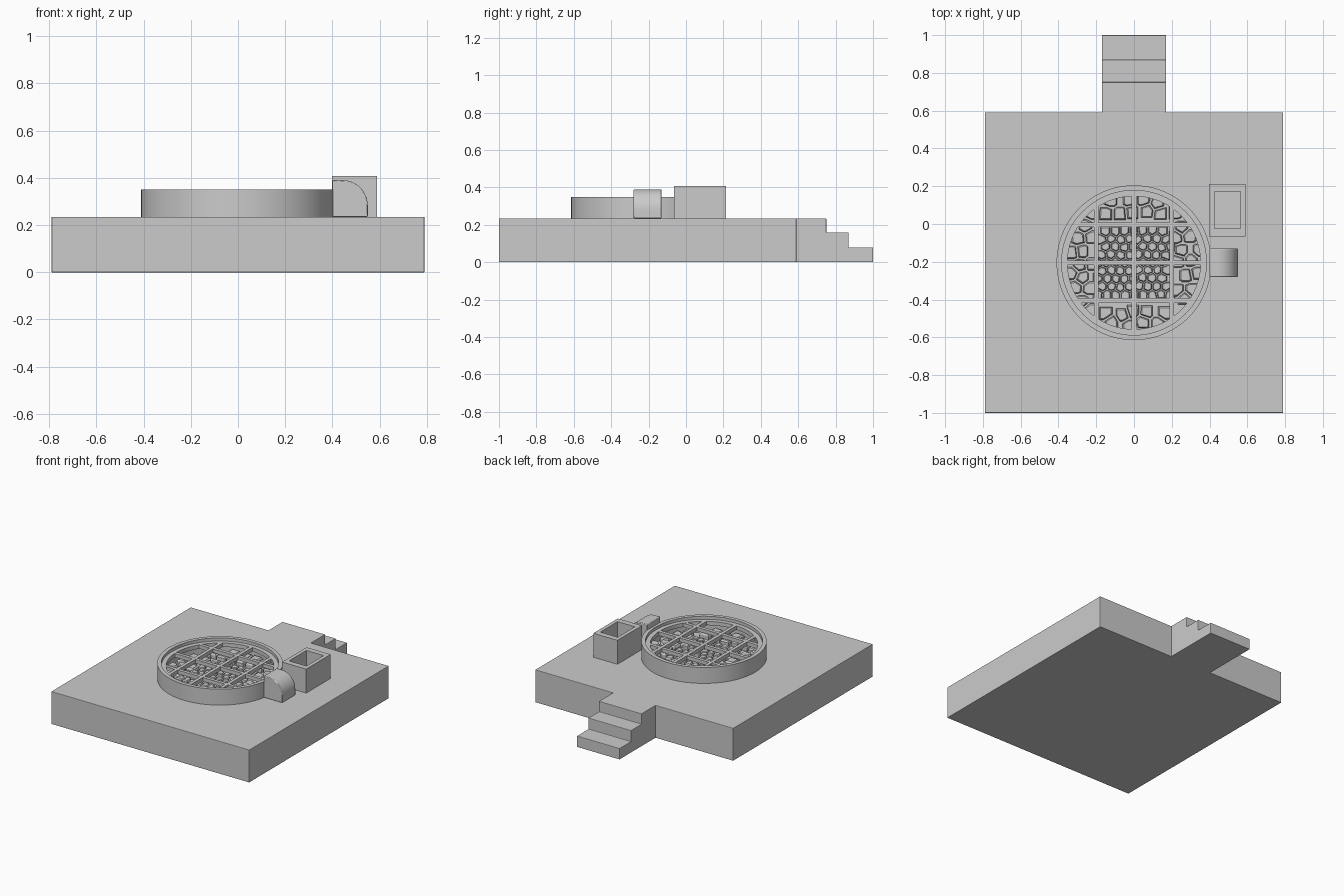
import bpy, bmesh, math, random
from mathutils import Vector

random.seed(4)
if "Cube" in bpy.data.objects:
    bpy.data.objects.remove(bpy.data.objects["Cube"], do_unlink=True)

stone = bpy.data.materials.new("plain grey")
stone.use_nodes = True
GREY = (0.6, 0.6, 0.6, 1)
stone.diffuse_color = GREY
stone.node_tree.nodes["Principled BSDF"].inputs["Base Color"].default_value = GREY

CENTRE = Vector((0, -0.205))
DECK = 0.235


def finish(name, bm, bevel=0, smooth=False):
    bmesh.ops.recalc_face_normals(bm, faces=bm.faces)
    mesh = bpy.data.meshes.new(name)
    bm.to_mesh(mesh)
    bm.free()
    mesh.materials.append(stone)
    ob = bpy.data.objects.new(name, mesh)
    bpy.context.collection.objects.link(ob)
    if bevel:
        mod = ob.modifiers.new("soft edge", 'BEVEL')
        mod.width, mod.segments, mod.limit_method = bevel, 2, 'ANGLE'
    if smooth:
        bpy.ops.object.select_all(action='DESELECT')
        ob.select_set(True)
        bpy.context.view_layer.objects.active = ob
        bpy.ops.object.shade_smooth_by_angle(angle=math.radians(35))
    return ob


def prism(bm, points, offset):
    """Extrude a closed outline of 3D points along an offset."""
    face = bm.faces.new([bm.verts.new(p) for p in points])
    new = bmesh.ops.extrude_face_region(bm, geom=[face])["geom"]
    verts = [g for g in new if isinstance(g, bmesh.types.BMVert)]
    bmesh.ops.translate(bm, verts=verts, vec=offset)


def box(bm, x0, x1, y0, y1, z0, z1):
    prism(bm, [(x0, y0, z0), (x1, y0, z0), (x1, y1, z0), (x0, y1, z0)], (0, 0, z1 - z0))


def ring(name, r_in, r_out, z0, z1):
    bm = bmesh.new()
    n, loops = 96, []
    for r, z in ((r_out, z0), (r_out, z1), (r_in, z1), (r_in, z0)):
        loops.append([bm.verts.new((CENTRE.x + r * math.cos(i * math.tau / n),
                                    CENTRE.y + r * math.sin(i * math.tau / n), z))
                      for i in range(n)])
    for k in range(4):
        a, b = loops[k], loops[(k + 1) % 4]
        for i in range(n):
            j = (i + 1) % n
            bm.faces.new((a[i], a[j], b[j], b[i]))
    return finish(name, bm, smooth=True)


# Square deck
bm = bmesh.new()
box(bm, -0.79, 0.79, -1, 0.59, 0, DECK)
finish("deck", bm, 0.003)

# Stairs at the back
bm = bmesh.new()
profile = [(0.58, 0), (1, 0), (1, 0.08), (0.87, 0.08), (0.87, 0.16),
           (0.75, 0.16), (0.75, DECK), (0.58, DECK)]
prism(bm, [(-0.17, y, z) for y, z in profile], (0.34, 0, 0))
finish("back_stairs", bm, 0.003)

# Round pit wall and grate frame
ring("pit_wall", 0.383, 0.41, DECK - 0.005, 0.35)
ring("grate_frame", 0.352, 0.384, 0.30, 0.328)

# Crossed grate bars
bm = bmesh.new()
for d in (-0.2, 0, 0.2):
    half = math.sqrt(0.365 ** 2 - d ** 2)
    box(bm, d - 0.012, d + 0.012, CENTRE.y - half, CENTRE.y + half, 0.30, 0.328)
    box(bm, -half, half, CENTRE.y + d - 0.012, CENTRE.y + d + 0.012, 0.3, 0.327)
finish("grate_bars", bm)


# Pebbles in the pit: each is the patch of ground nearest its own seed point
def seeds(step, jitter, keep):
    pts, n = [], int(0.5 / step)
    for j in range(-n, n + 1):
        for i in range(-n, n + 1):
            p = Vector(((i + 0.5 * (j % 2)) * step, j * step * 0.87))
            p += Vector((random.uniform(-jitter, jitter), random.uniform(-jitter, jitter)))
            if keep(p):
                pts.append(p)
    return pts


def clip(poly, mid, normal):
    out = []
    for a, b in zip(poly, poly[1:] + poly[:1]):
        da, db = (a - mid).dot(normal), (b - mid).dot(normal)
        if da <= 0:
            out.append(a)
        if da * db < 0:
            out.append(a.lerp(b, da / (da - db)))
    return out


def pebbles(name, points, gap, reach, height):
    bm = bmesh.new()
    for p in points:
        cell = [p + Vector(c) * reach for c in ((-1, -1), (1, -1), (1, 1), (-1, 1))]
        for q in points:
            if q is not p and (q - p).length < reach * 3:
                away = (q - p).normalized()
                cell = clip(cell, (p + q) / 2 - away * gap, away)
        if len(cell) < 3:
            continue
        mid = sum(cell, Vector((0, 0))) / len(cell)
        low = [bm.verts.new((*(CENTRE + c), DECK)) for c in cell]
        side = [bm.verts.new((*(CENTRE + c), DECK + height * 0.7)) for c in cell]
        top = [bm.verts.new((*(CENTRE + c.lerp(mid, 0.2)), DECK + height)) for c in cell]
        bm.faces.new(top)
        for a, b in ((low, side), (side, top)):
            for i in range(len(cell)):
                j = (i + 1) % len(cell)
                bm.faces.new((a[i], a[j], b[j], b[i]))
    finish(name, bm)


def in_middle(p):
    return max(abs(p.x), abs(p.y)) < 0.19


pebbles("small_pebbles", seeds(0.048, 0.006, in_middle), 0.003, 0.028, 0.025)
pebbles("large_pebbles",
        seeds(0.075, 0.016, lambda p: max(abs(p.x), abs(p.y)) > 0.215 and p.length < 0.355),
        0.005, 0.034, 0.035)

# Open box beside the pit
bm = bmesh.new()
x0, x1, y0, y1, top = 0.398, 0.59, -0.065, 0.213, 0.408
wall = 0.027
outer = [(x0, y0), (x1, y0), (x1, y1), (x0, y1)]
inner = [(x0 + wall, y0 + 0.04), (x1 - wall, y0 + 0.04), (x1 - wall, y1 - 0.04), (x0 + wall, y1 - 0.04)]
rims = [[bm.verts.new((x, y, z)) for x, y in loop]
        for loop, z in ((outer, DECK), (outer, top), (inner, top), (inner, DECK + 0.02))]
for a, b in zip(rims, rims[1:]):
    for i in range(4):
        bm.faces.new((a[i], a[i - 1], b[i - 1], b[i]))
bm.faces.new(rims[0])
bm.faces.new(rims[3])
finish("open_box", bm)

# Rounded block against the pit wall
bm = bmesh.new()
arc = [(0.445 + 0.105 * math.sin(t), 0.28 + 0.11 * math.cos(t))
       for t in (i * math.pi / 32 for i in range(17))]
outline = [(0.4, DECK), (0.4, 0.39)] + arc + [(0.55, DECK)]
prism(bm, [(x, -0.28, z) for x, z in outline], (0, 0.15, 0))
finish("rounded_block", bm, 0.004, smooth=True)
